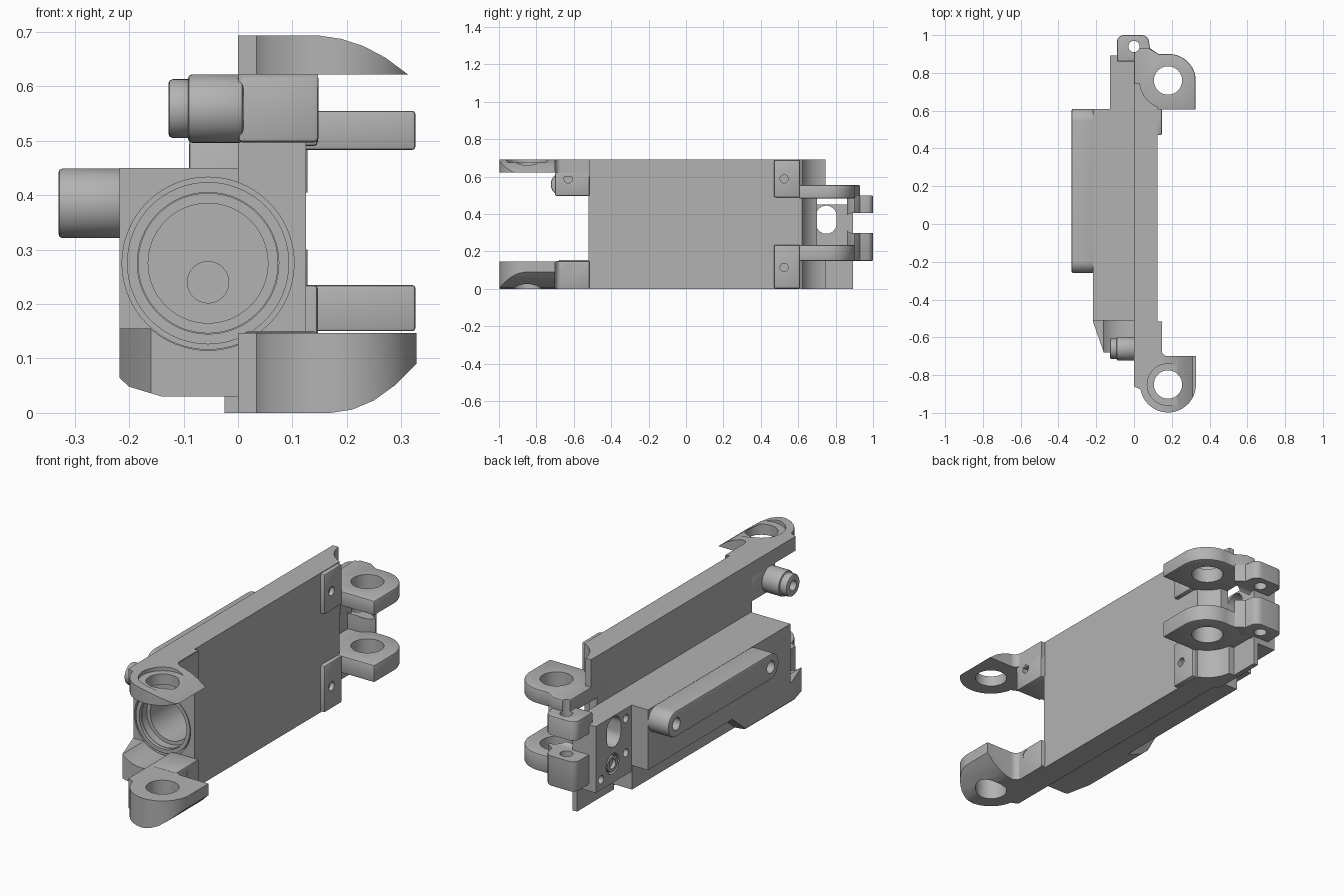
import bpy, bmesh, math
from mathutils import Vector

old = bpy.data.objects.get("Cube")
if old:
    bpy.data.objects.remove(old, do_unlink=True)

grey = bpy.data.materials.new("plain grey")
grey.use_nodes = True
GREY = (0.45, 0.45, 0.45, 1)
grey.diffuse_color = GREY
grey.node_tree.nodes["Principled BSDF"].inputs["Base Color"].default_value = GREY


def prism(name, pts, axis, lo, hi):
    """Extrude a 2D outline along an axis: x uses (y,z), y uses (x,z), z uses (x,y)."""
    k = "xyz".index(axis)

    def place(p, h):
        c = list(p)
        c.insert(k, h)
        return Vector(c)
    bm = bmesh.new()
    a = [bm.verts.new(place(p, lo)) for p in pts]
    b = [bm.verts.new(place(p, hi)) for p in pts]
    bm.faces.new(a)
    bm.faces.new(b[::-1])
    n = len(pts)
    for i in range(n):
        j = (i + 1) % n
        bm.faces.new((a[i], a[j], b[j], b[i]))
    bmesh.ops.recalc_face_normals(bm, faces=bm.faces)
    me = bpy.data.meshes.new(name)
    bm.to_mesh(me)
    bm.free()
    me.materials.append(grey)
    ob = bpy.data.objects.new(name, me)
    bpy.context.collection.objects.link(ob)
    return ob


def arc(c, r, a0, a1, n=20):
    return [(c[0] + r * math.cos(math.radians(a0 + (a1 - a0) * i / n)),
             c[1] + r * math.sin(math.radians(a0 + (a1 - a0) * i / n))) for i in range(n + 1)]


def cyl(name, axis, c, r, lo, hi, n=40):
    return prism(name, arc(c, r, 0, 360, n)[:-1], axis, lo, hi)


def box(name, x, y, z):
    return prism(name, [(x[0], y[0]), (x[1], y[0]), (x[1], y[1]), (x[0], y[1])], "z", *z)


def activate(ob):
    for o in bpy.context.selected_objects:
        o.select_set(False)
    ob.select_set(True)
    bpy.context.view_layer.objects.active = ob


def combine(ob, others, op="DIFFERENCE"):
    activate(ob)
    for o in others:
        m = ob.modifiers.new("bool", "BOOLEAN")
        m.operation, m.object, m.solver = op, o, "EXACT"
        bpy.ops.object.modifier_apply(modifier=m.name)
        bpy.data.objects.remove(o, do_unlink=True)
    return ob


def bevel(ob, w=0.008):
    activate(ob)
    m = ob.modifiers.new("bevel", "BEVEL")
    m.width, m.segments, m.limit_method = w, 2, "ANGLE"
    m.angle_limit = math.radians(50)
    bpy.ops.object.modifier_apply(modifier=m.name)
    return ob


BORE = (-0.055, 0.275)      # front bore, x z
FRONT = (0.18, -0.85)       # front lug hole, x y
BACK = (0.18, 0.76)         # back lug hole, x y


def bore_cuts():
    return [cyl("c", "y", BORE, 0.158, -0.8, -0.495, 64), cyl("c", "y", BORE, 0.128, -0.8, -0.455, 64),
            cyl("c", "y", BORE, 0.11, -0.8, -0.2, 64), cyl("c", "y", (-0.055, 0.24), 0.038, -0.8, -0.05)]


# Side plate
combine(box("side_plate", (0, 0.125), (-0.52, 0.61), (0, 0.693)), bore_cuts())

# Body behind the plate, with its deeper front part
body = prism("body", [(-0.51, 0.03), (-0.2, 0.03), (-0.05, 0.15), (0.61, 0.15), (0.61, 0.45), (-0.51, 0.45)],
             "x", -0.218, 0.001)
chamfer = prism("c", [(-0.3, 0.0), (-0.14, 0.0), (-0.14, 0.03), (-0.2, 0.048), (-0.3, 0.14)], "y", -0.7, 0)
combine(body, [chamfer] + bore_cuts())
box("lower_body", (-0.13, 0.001), (-0.2, 0.61), (0.03, 0.2))

# Thin collar around the bore
collar = cyl("bore_collar", "y", BORE, 0.149, -0.512, -0.47, 64)
combine(collar, [cyl("c", "y", BORE, 0.13, -0.8, -0.4, 64)])

# Saddle wedge under the bore
wedge = prism("saddle_wedge", [(0, -0.5), (-0.218, -0.5), (-0.218, -0.515), (-0.16, -0.68), (0, -0.68)],
              "z", 0.03, 0.155)
cut = prism("c", [(-0.3, 0.0), (-0.14, 0.0), (-0.14, 0.03), (-0.2, 0.048), (-0.3, 0.14)], "y", -0.8, -0.4)
combine(wedge, [cut, cyl("c", "y", BORE, 0.16, -0.8, -0.4, 64)])

# Rounded side rail with a hole at each end
zc, rr = 0.385, 0.064
rail = bevel(prism("side_rail", arc((-0.196, zc), rr, 90, 270) + arc((0.546, zc), rr, -90, 90),
                   "x", -0.33, -0.2))
combine(rail, [cyl("c", "x", (y, zc), 0.03, -0.4, -0.25, 24) for y in (-0.196, 0.546)])

# Front lugs, trimmed by a rounded side profile
outline = ([(0, -0.52), (0, -0.86), (0.025, -0.872)] + arc(FRONT, 0.148, 190, 360)
           + [(0.328, -0.7), (0.18, -0.7)] + arc((0.18, -0.665), 0.035, 270, 180, 6) + [(0.145, -0.52)])
top_trim = [(-0.1, 0.5), (-0.1, 0.693), (0.15, 0.693), (0.19, 0.687), (0.23, 0.674),
            (0.27, 0.653), (0.312, 0.622), (0.312, 0.5)]
low_trim = [(-0.1, 0.3), (-0.1, 0), (0.17, 0), (0.21, 0.006), (0.25, 0.023),
            (0.29, 0.052), (0.328, 0.09), (0.4, 0.3)]
for name, z, trim in (("front_top_lug", (0.622, 0.72), top_trim), ("front_bottom_lug", (-0.02, 0.147), low_trim)):
    lug = prism(name, outline, "z", *z)
    combine(lug, [prism("c", trim, "y", -1.2, 0)], "INTERSECT")
    cuts = [cyl("c", "z", FRONT, 0.075, -0.2, 1)]
    if name == "front_top_lug":
        cuts.append(cyl("c", "z", FRONT, 0.11, 0.675, 1))
    combine(lug, cuts)

# Corner brackets with screw holes
for name, x, y, z, hole in (
        ("front_top_bracket", (0, 0.148), (-0.7, -0.515), (0.497, 0.622), (-0.63, 0.588)),
        ("front_bottom_bracket", (0.01, 0.147), (-0.695, -0.515), (0.005, 0.15), (-0.63, 0.115)),
        ("back_top_bracket", (0.01, 0.147), (0.47, 0.61), (0.49, 0.69), (0.525, 0.588)),
        ("back_bottom_bracket", (0.01, 0.147), (0.47, 0.61), (0.003, 0.235), (0.525, 0.115))):
    b = bevel(box(name, x, y, z))
    combine(b, [cyl("c", "x", hole, 0.022, 0.11, 0.3, 20)])
box("front_top_bracket_upper", (0.001, 0.147), (-0.699, -0.515), (0.6, 0.69))

# Stepped boss on the front bracket
BOSS = (-0.66, 0.559)
boss = bevel(cyl("boss", "x", BOSS, 0.063, -0.092, 0.01))
tip = bevel(cyl("boss_tip", "x", BOSS, 0.054, -0.128, -0.08))
combine(tip, [cyl("c", "x", BOSS, 0.025, -0.2, -0.09, 24)])

# Back lugs
back_outline = [(0.0, 0.605), (0.328, 0.605)] + arc(BACK, 0.14, 0, 90)
back_outline = [(min(p[0] * 1.02, 0.326), p[1]) for p in back_outline] + [(0.13, 0.9), (0.08, 0.93), (0, 0.93)]
for name, z in (("back_top_lug", (0.483, 0.555)), ("back_bottom_lug", (0.15, 0.235))):
    lug = bevel(prism(name, back_outline, "z", *z), 0.006)
    combine(lug, [cyl("c", "z", BACK, 0.075, 0, 1), cyl("c", "z", (0, 0.94), 0.03, 0, 1, 24)])

# Curved fins beside the back lugs
for name, y1, z in (("back_top_fin", 0.745, (0.55, 0.693)), ("back_middle_fin", 0.7, (0.2, 0.5)),
                    ("back_bottom_fin", 0.745, (0, 0.16))):
    fin = box(name, (0, 0.125), (0.6, y1), z)
    combine(fin, [cyl("c", "z", BACK, 0.15, -0.2, 1, 64)])

# Back wall with window, ringed port and small holes
wall = box("back_wall", (-0.128, 0.0), (0.6, 0.892), (0.12, 0.45))
window = prism("c", arc((0.75, 0.39), 0.055, 0, 180) + arc((0.75, 0.35), 0.055, 180, 360), "x", -0.5, 0.5)
small = [cyl("c", "x", p, 0.02, -0.3, -0.08, 20) for p in ((0.655, 0.4), (0.655, 0.23), (0.85, 0.17))]
combine(wall, [window, cyl("c", "x", (0.76, 0.215), 0.05, -0.3, -0.11)] + small)
port = cyl("port_ring", "x", (0.76, 0.215), 0.04, -0.128, -0.1)
combine(port, [cyl("c", "x", (0.76, 0.215), 0.025, -0.3, -0.105, 24)])
box("lower_back_flange", (-0.025, 0.0), (0.6, 0.892), (0, 0.14))

# Slotted hinge block
hinge = prism("hinge_block", [(-0.09, 0.86)] + arc((-0.055, 0.965), 0.035, 180, 90, 6)
              + arc((0.04, 0.96), 0.04, 90, 20, 6) + [(0.085, 0.93), (0.13, 0.9), (0.06, 0.86)], "z", 0.15, 0.5)
hinge = bevel(hinge, 0.006)
slot = prism("c", [(1.2, 0.3), (1.2, 0.405)] + arc((0.885, 0.375), 0.03, 90, 180, 6)
             + arc((0.885, 0.33), 0.03, 180, 270, 6), "x", -0.5, 0.5)
combine(hinge, [slot, cyl("c", "z", (0, 0.94), 0.03, 0, 1, 24)])

for ob in bpy.context.scene.objects:
    if ob.type == "MESH":
        activate(ob)
        bpy.ops.object.shade_smooth_by_angle(angle=math.radians(30))
